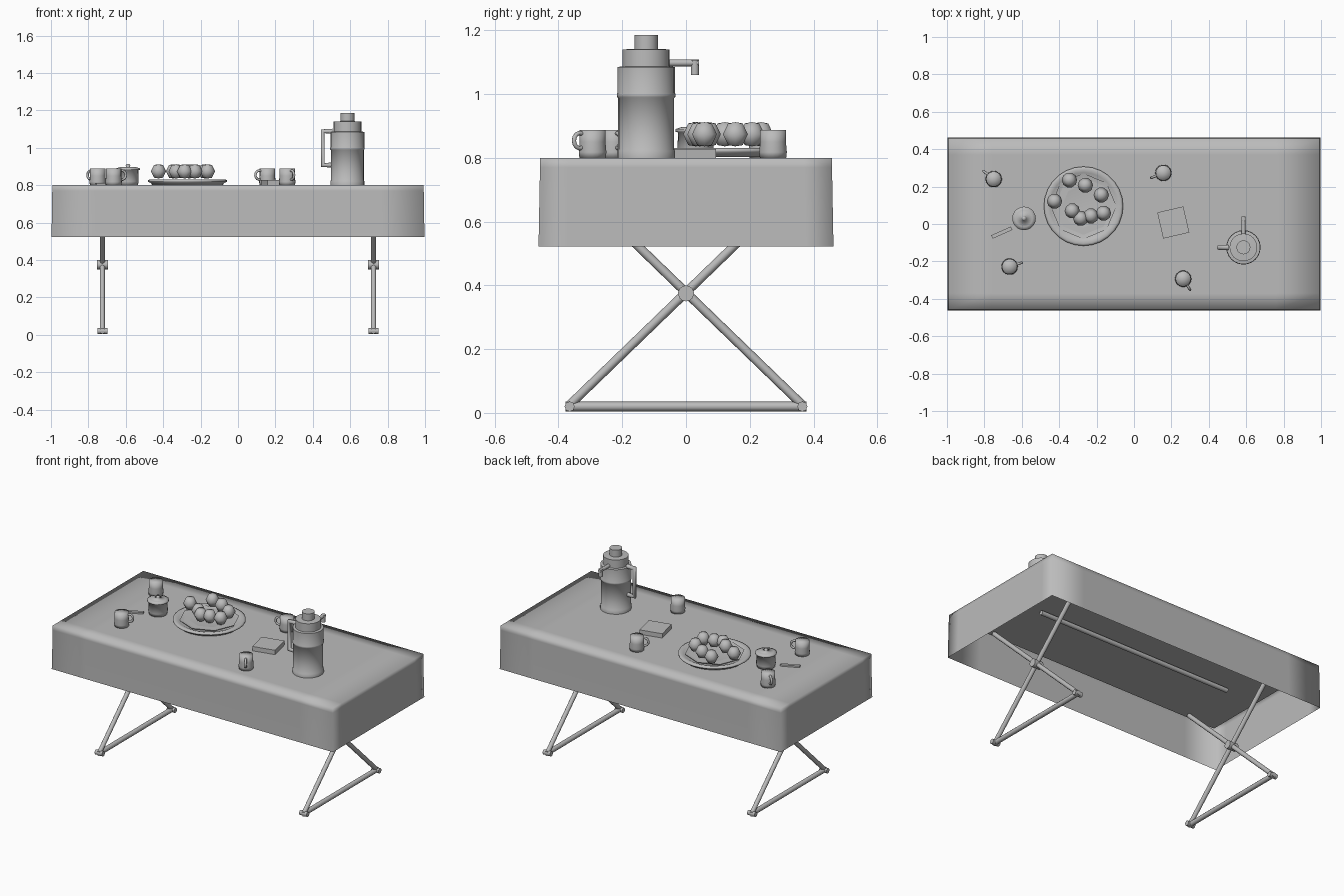
import bpy, bmesh, math
from mathutils import Matrix, Vector

cube = bpy.data.objects.get("Cube")
if cube:
    bpy.data.objects.remove(cube, do_unlink=True)

grey = bpy.data.materials.new("plain_grey")
grey.use_nodes = True
GREY = (0.5, 0.5, 0.5, 1)
grey.diffuse_color = GREY
grey.node_tree.nodes["Principled BSDF"].inputs["Base Color"].default_value = GREY

TOP = 0.8


def add(name, bm, smooth=35, loc=(0, 0, 0), turn=0):
    """Turn a bmesh into an object, smooth below the given angle."""
    bmesh.ops.recalc_face_normals(bm, faces=bm.faces)
    me = bpy.data.meshes.new(name)
    bm.to_mesh(me)
    bm.free()
    me.materials.append(grey)
    if smooth:
        me.shade_smooth()
        me.set_sharp_from_angle(angle=math.radians(smooth))
    ob = bpy.data.objects.new(name, me)
    ob.location = loc
    ob.rotation_euler.z = turn
    bpy.context.collection.objects.link(ob)
    return ob


def box(name, size, loc, turn=0):
    bm = bmesh.new()
    bmesh.ops.create_cube(bm, size=1, matrix=Matrix.Diagonal((*size, 1)))
    return add(name, bm, 0, loc, turn)


def lathe(name, profile, loc, sides=20, smooth=180):
    """Spin (radius, height) points around the vertical axis."""
    bm = bmesh.new()
    vs = [bm.verts.new((r, 0, z)) for r, z in profile]
    es = [bm.edges.new(pair) for pair in zip(vs, vs[1:])]
    bmesh.ops.spin(bm, geom=vs + es, cent=(0, 0, 0), axis=(0, 0, 1),
                   angle=math.tau, steps=sides)
    bmesh.ops.remove_doubles(bm, verts=bm.verts, dist=0.0002)
    return add(name, bm, smooth, loc)


def rod(name, a, b, r, sides=10):
    a, b = Vector(a), Vector(b)
    bm = bmesh.new()
    spin = (b - a).to_track_quat('Z', 'Y').to_matrix().to_4x4()
    bmesh.ops.create_cone(bm, cap_ends=True, segments=sides, radius1=r, radius2=r,
                          depth=(b - a).length,
                          matrix=Matrix.Translation((a + b) / 2) @ spin)
    return add(name, bm, 50)


def bent_tube(name, points, r, loc, turn=0):
    cu = bpy.data.curves.new(name, 'CURVE')
    cu.dimensions = '3D'
    cu.bevel_depth = r
    cu.bevel_resolution = 2
    cu.use_fill_caps = True
    sp = cu.splines.new('POLY')
    sp.points.add(len(points) - 1)
    for p, co in zip(sp.points, points):
        p.co = (*co, 1)
    cu.materials.append(grey)
    ob = bpy.data.objects.new(name, cu)
    ob.location = loc
    ob.rotation_euler.z = turn
    bpy.context.collection.objects.link(ob)
    return ob


# Tablecloth: open-bottomed box with soft shading around its edges
bm = bmesh.new()
bmesh.ops.create_cube(bm, size=1, matrix=Matrix.Translation((0, 0, 0.661))
                      @ Matrix.Diagonal((1.986, 0.916, 0.278, 1)))
bmesh.ops.delete(bm, geom=[f for f in bm.faces if f.normal.z < -0.5], context='FACES')
for axis, at in ((0, 0.76), (0, -0.76), (1, 0.37), (1, -0.37), (2, 0.77)):
    co, no = Vector(), Vector()
    co[axis], no[axis] = at, 1
    bmesh.ops.bisect_plane(bm, geom=bm.verts[:] + bm.edges[:] + bm.faces[:],
                           plane_co=co, plane_no=no)
for v in bm.verts:
    if v.co.z < 0.6:
        v.co.y *= 1.01
        v.co.x *= 1.004
add("tablecloth", bm, 180)

# Table board and folding frame
box("table_board", (1.87, 0.81, 0.045), (0, 0, 0.769))
rod("under_rail", (-0.69, 0, 0.727), (0.69, 0, 0.727), 0.014)
for side, x in (("left", 0.725), ("right", -0.725)):
    for s in (-1, 1):
        rod(side + "_cross_leg", (x, -0.365 * s, 0.025), (x, 0.375 * s, 0.74), 0.014)
        rod(side + "_foot_joint", (x - 0.026, 0.365 * s, 0.02),
            (x + 0.026, 0.365 * s, 0.02), 0.016, 8)
    rod(side + "_foot_bar", (x, -0.378, 0.02), (x, 0.378, 0.02), 0.015)
    rod(side + "_hinge", (x - 0.03, 0, 0.375), (x + 0.03, 0, 0.375), 0.025, 14)

# Pump flask
flask = (0.585, -0.125, TOP)
lathe("flask_body", [(0, 0), (0.091, 0), (0.091, 0.022), (0.088, 0.026), (0.088, 0.188),
                     (0.092, 0.191), (0.092, 0.2), (0.09, 0.204), (0.09, 0.285),
                     (0.074, 0.287), (0.074, 0.34), (0.037, 0.342), (0.037, 0.386),
                     (0, 0.386)], flask, 24, 75)
bent_tube("flask_handle", [(-0.08, 0, 0.288), (-0.132, 0, 0.288), (-0.132, 0, 0.108),
                           (-0.08, 0, 0.108)], 0.014, flask)
rod("flask_spout", (0.585, -0.065, 1.098), (0.585, 0.04, 1.098), 0.011)
rod("flask_nozzle", (0.585, 0.028, 1.107), (0.585, 0.028, 1.06), 0.013)

# Plate with faceted middle, and buns
lathe("plate", [(0, 0.002), (0.19, 0.002), (0.195, 0.012), (0.212, 0.018), (0.212, 0.026),
                (0.2, 0.031), (0.18, 0.026), (0.165, 0.018), (0, 0.018)],
      (-0.27, 0.095, TOP), 28)
lathe("plate_liner", [(0, 0.022), (0.172, 0.025), (0.176, 0.03), (0.15, 0.024), (0, 0.024)],
      (-0.27, 0.095, TOP), 8, 20)
for x, y in ((-0.345, 0.235), (-0.26, 0.207), (-0.175, 0.155), (-0.425, 0.122),
             (-0.33, 0.07), (-0.285, 0.03), (-0.23, 0.043), (-0.163, 0.058)):
    lathe("bun", [(0, -0.038), (0.024, -0.034), (0.041, 0), (0.024, 0.034), (0, 0.038)],
          (x, y, 0.874), 10)

# Filled mugs, each with its handle turned its own way
mug = [(0, 0), (0.042, 0), (0.044, 0.018), (0.041, 0.05), (0.041, 0.088), (0, 0.088)]
for x, y, turn in ((-0.75, 0.24, 142), (-0.665, -0.228, 18),
                   (0.157, 0.273, 202), (0.263, -0.293, -58)):
    lathe("mug", mug, (x, y, TOP), 18)
    loop = []
    for i in range(9):
        a = math.radians(-110 + i * 27.5)
        loop.append((0.047 + 0.022 * math.cos(a), 0, 0.054 + 0.024 * math.sin(a)))
    bent_tube("mug_handle", loop, 0.007, (x, y, TOP), math.radians(turn))

# Sugar pot with lid and knob
lathe("sugar_pot", [(0, 0), (0.053, 0), (0.057, 0.02), (0.055, 0.08), (0.063, 0.082),
                    (0.063, 0.09), (0.045, 0.096), (0.01, 0.098), (0.013, 0.105),
                    (0.008, 0.112), (0, 0.113)], (-0.588, 0.03, TOP))

# Small box and spoon
box("small_box", (0.143, 0.143, 0.028), (0.21, 0.008, TOP + 0.014), math.radians(13))
box("spoon", (0.115, 0.02, 0.01), (-0.707, -0.046, TOP + 0.006), math.radians(24))
